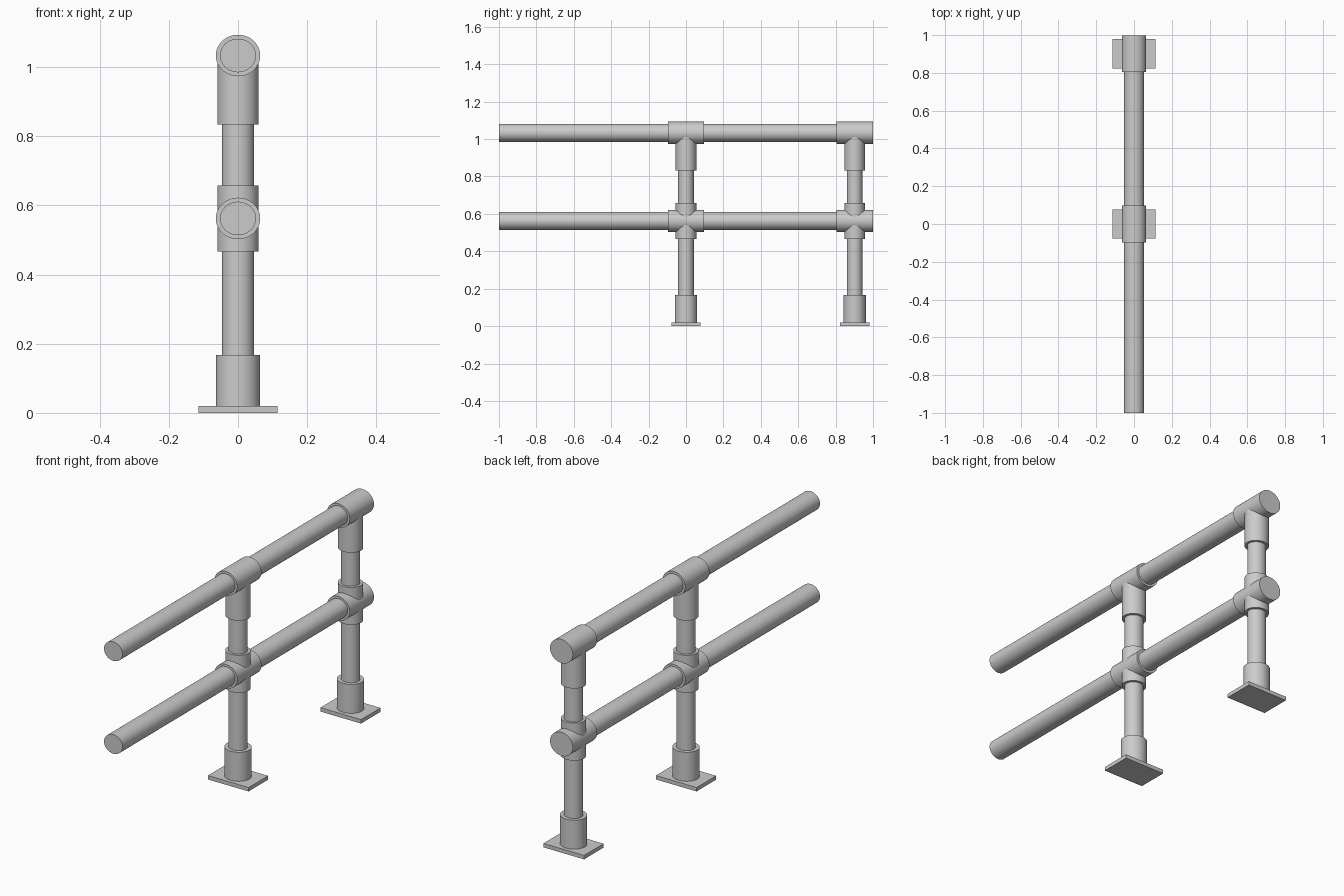
import bpy
import math

if "Cube" in bpy.data.objects:
    bpy.data.objects.remove(bpy.data.objects["Cube"])

POSTS = {"middle": 0.0, "end": 0.902}   # y position of each post
TOP_Z, MID_Z = 1.033, 0.562             # rail heights
SLEEVE = 0.097                          # half length of a rail sleeve


def tube(name, rx, r2, start, end, y=0.0, z=0.0, axis="z"):
    """Capped round bar along z (at y) or along y (at z), with elliptical section."""
    mid = (start + end) / 2
    loc = (0, y, mid) if axis == "z" else (0, mid, z)
    rot = (0, 0, 0) if axis == "z" else (math.pi / 2, 0, 0)
    bpy.ops.mesh.primitive_cylinder_add(vertices=64, radius=1, depth=1,
                                        location=loc, rotation=rot)
    ob = bpy.context.object
    ob.name = name
    ob.scale = (rx, r2, end - start)
    bpy.ops.object.transform_apply(location=False, rotation=True, scale=True)
    bpy.ops.object.shade_smooth_by_angle(angle=math.radians(30))
    return ob


def plate(name, y):
    bpy.ops.mesh.primitive_cube_add(size=1, location=(0, y, 0.01))
    ob = bpy.context.object
    ob.name = name
    ob.scale = (0.228, 0.156, 0.02)
    bpy.ops.object.transform_apply(location=False, rotation=False, scale=True)


# Long rails
for label, z in (("top", TOP_Z), ("middle", MID_Z)):
    tube(label + "_rail", 0.052, 0.0485, -1.0, 0.95, z=z, axis="y")

for label, y in POSTS.items():
    # Base plate, foot socket and upright
    plate(label + "_base_plate", y)
    tube(label + "_foot_socket", 0.064, 0.06, 0.015, 0.167, y=y)
    tube(label + "_post", 0.046, 0.042, 0.1, 1.0, y=y)
    # Tee fitting on the top rail
    end = min(y + SLEEVE, 1.0)
    tube(label + "_tee_sleeve", 0.064, 0.06, y - SLEEVE, end, z=TOP_Z, axis="y")
    tube(label + "_tee_stem", 0.0595, 0.055, 0.833, TOP_Z, y=y)
    # Cross fitting on the middle rail
    tube(label + "_cross_sleeve", 0.064, 0.06, y - SLEEVE, end, z=MID_Z, axis="y")
    tube(label + "_cross_stem", 0.0595, 0.055, 0.467, 0.657, y=y)
